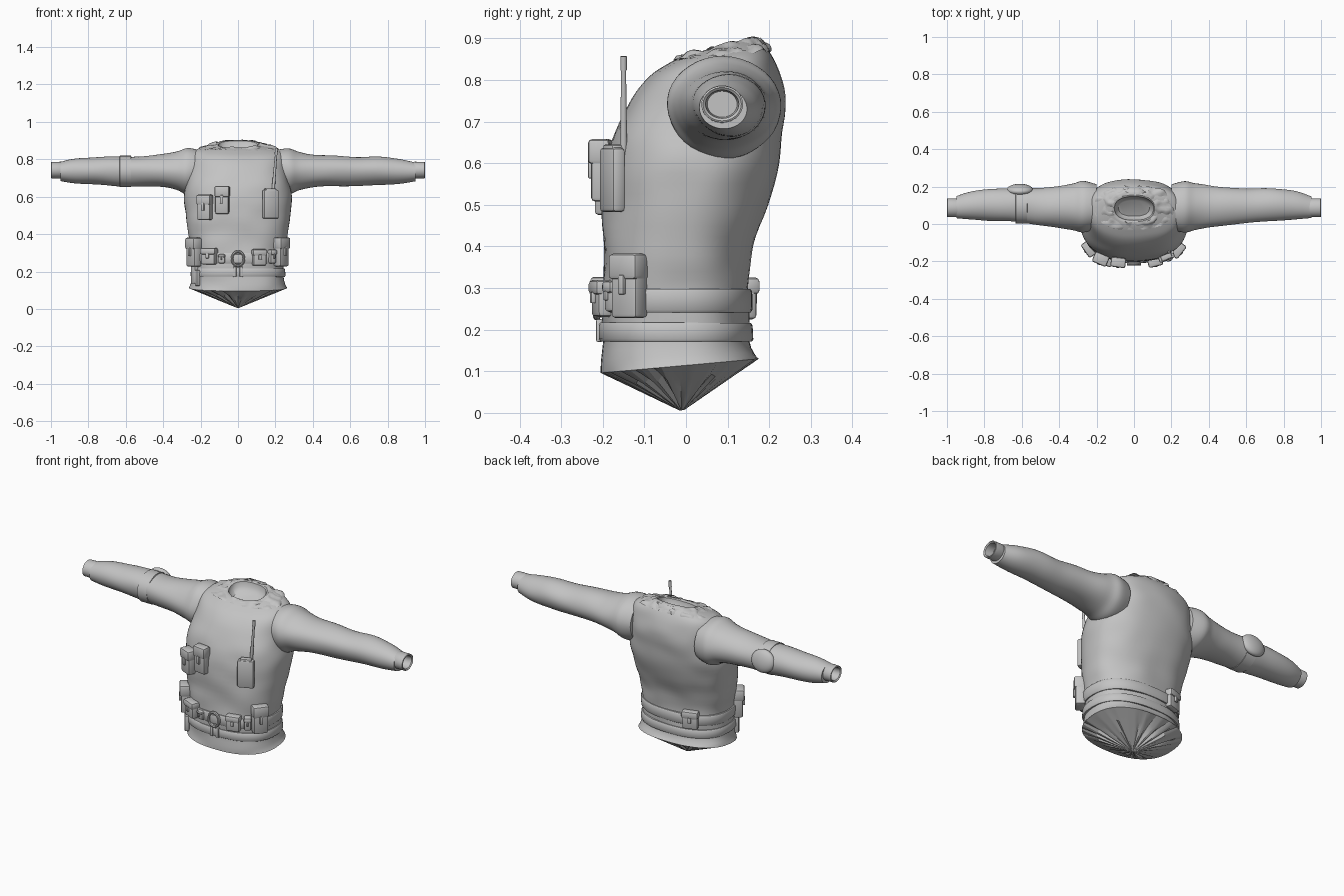
import bpy, bmesh, math, random
from mathutils import Vector, Matrix, noise

random.seed(4)
cube = bpy.data.objects.get("Cube")
if cube:
    bpy.data.objects.remove(cube, do_unlink=True)

grey = bpy.data.materials.new("plain_grey")
grey.use_nodes = True
COLOUR = (0.55, 0.55, 0.55, 1)
grey.diffuse_color = COLOUR
grey.node_tree.nodes["Principled BSDF"].inputs["Base Color"].default_value = COLOUR


def finish(name, bm, angle=40):
    """Turn a bmesh into a shaded grey object."""
    bmesh.ops.recalc_face_normals(bm, faces=bm.faces)
    mesh = bpy.data.meshes.new(name)
    bm.to_mesh(mesh)
    bm.free()
    mesh.materials.append(grey)
    ob = bpy.data.objects.new(name, mesh)
    bpy.context.collection.objects.link(ob)
    bpy.ops.object.select_all(action='DESELECT')
    ob.select_set(True)
    bpy.context.view_layer.objects.active = ob
    bpy.ops.object.shade_smooth_by_angle(angle=math.radians(angle))
    return ob


def loft(name, rings, cap_start=False, cap_end=False, angle=40):
    """Skin a list of closed rings of points."""
    bm = bmesh.new()
    rows = [[bm.verts.new(p) for p in ring] for ring in rings]
    n = len(rows[0])
    for a, b in zip(rows, rows[1:]):
        for i in range(n):
            j = (i + 1) % n
            bm.faces.new((a[i], a[j], b[j], b[i]))
    if cap_start:
        bm.faces.new(rows[0])
    if cap_end:
        bm.faces.new(rows[-1])
    return finish(name, bm, angle)


def spline(keys, t):
    """Smooth interpolation through key tuples."""
    i = max(0, min(int(t), len(keys) - 2))
    f = t - i
    k = [keys[max(0, min(len(keys) - 1, i + d))] for d in (-1, 0, 1, 2)]
    return [b + 0.5 * f * (c - a + f * (2 * a - 5 * b + 4 * c - d + f * (3 * (b - c) + d - a)))
            for a, b, c, d in zip(*k)]


def wrinkle(p, amount):
    q = Vector((p.x * 7, p.y * 7, p.z * 11))
    return amount * noise.noise(q)


# Torso sections: height, half width, front y, back y, tilt
TORSO = [
    (.113, .262, -.205, .175, .017), (.17, .245, -.2, .153, 0),
    (.24, .242, -.2, .15, 0), (.32, .25, -.2, .15, 0),
    (.4, .266, -.2, .16, 0), (.5, .279, -.2, .195, 0),
    (.6, .287, -.19, .225, 0), (.68, .275, -.17, .235, 0),
    (.75, .262, -.13, .237, 0), (.81, .252, -.085, .225, 0),
    (.848, .228, -.04, .208, .008), (.872, .165, -.005, .185, .015),
    (.882, .112, .012, .155, .02)]
POWER = 2.4
SEGS = 72
ANGLES = [2 * math.pi * i / SEGS for i in range(SEGS)]


def torso_point(t, th, off=0.0):
    z, w, front, back, tilt = spline(TORSO, t)
    c, s = math.cos(th), math.sin(th)
    cx = math.copysign(abs(c) ** (2 / POWER), c)
    sy = math.copysign(abs(s) ** (2 / POWER), s)
    mid, deep = (front + back) / 2, (back - front) / 2
    return Vector((cx * (w + off), mid + sy * (deep + off), z + tilt * sy))


def level(z):
    """Section index at a height."""
    for i, (a, b) in enumerate(zip(TORSO, TORSO[1:])):
        if z <= b[0]:
            return i + (z - a[0]) / (b[0] - a[0])


def surface(x, z, side=-1):
    """Frame on the front (-1) or back (1) of the torso, local -y outward."""
    t = level(z)
    w = spline(TORSO, t)[1]
    th = side * math.acos(min(1, abs(x) / w) ** (POWER / 2))
    if x < 0:
        th = math.pi - th
    p, d = torso_point(t, th), torso_point(t, th + .02) - torso_point(t, th - .02)
    return Matrix.Translation((p.x, p.y, z)) @ Matrix.Rotation(math.atan2(d.y, d.x), 4, 'Z')


def box(bm, frame, centre, size, bevel=.008):
    new = bmesh.ops.create_cube(bm, size=1)["verts"]
    bmesh.ops.transform(bm, verts=new, matrix=frame @ Matrix.Translation(centre)
                        @ Matrix.Diagonal((*size, 1)))
    edges = list({e for v in new for e in v.link_edges})
    bmesh.ops.bevel(bm, geom=edges, offset=bevel, segments=2, affect='EDGES', profile=.5)


# Shirt body with a rolled-in neck
rings = []
steps = (len(TORSO) - 1) * 4
for i in range(steps + 1):
    t = i / 4
    rings.append([torso_point(t, a, wrinkle(torso_point(t, a), .007 if i else 0)) for a in ANGLES])
for drop, inset in ((.004, .008), (.03, .012), (.05, .03)):
    rings.append([torso_point(12, a, -inset) - Vector((0, 0, drop)) for a in ANGLES])
loft("shirt_body", rings, cap_end=True)

# Pleated cone that closes the hem
tip = Vector((0, -.01, .003))
hem = [torso_point(0, a) for a in ANGLES]
pleats = [random.uniform(0, .02) if i % 3 == 0 else 0 for i in range(SEGS)]
rings = [hem]
for f in (.3, .6, .97):
    rings.append([p.lerp(tip, f) + Vector((0, 0, k * 4 * f * (1 - f))) for p, k in zip(hem, pleats)])
loft("hem_closure", rings, cap_end=True, angle=25)

# Ragged collar that weaves in and out of the shirt
rings = []
for i in range(11):
    t = 10.3 + i * .17
    row = []
    for a in ANGLES:
        p = torso_point(t, a)
        rise = .001 + .011 * noise.noise(p * 32)
        row.append(torso_point(t, a, rise) + Vector((0, 0, rise)))
    rings.append(row)
loft("collar", rings)

# Collar flap at the nape
bm = bmesh.new()
for pts in (((-.09, .15, .893), (.09, .15, .893), (.05, .18, .902), (-.05, .18, .902)),
            ((-.05, .18, .902), (.05, .18, .902), (.02, .207, .848), (-.02, .207, .848))):
    bm.faces.new([bm.verts.new(p) for p in pts])
bmesh.ops.remove_doubles(bm, verts=bm.verts, dist=.001)
flap = finish("collar_flap", bm)
flap.modifiers.new("thickness", 'SOLIDIFY').thickness = .008

# Sleeve sections: x, centre y, half depth, centre z, half height
SLEEVE = [
    (.2, .09, .12, .735, .112), (.27, .092, .138, .735, .122),
    (.33, .092, .122, .738, .102), (.43, .092, .107, .738, .084),
    (.6, .098, .091, .735, .08), (.75, .103, .085, .738, .075),
    (.87, .1, .074, .735, .066), (.95, .09, .058, .733, .05)]
CUFF = [(.93, .044, .04), (.945, .05, .045), (.998, .05, .044), (1, .046, .04),
        (.995, .04, .034), (.93, .034, .03)]


def oval(x, y, ry, z, rz, rough=0.0):
    row = []
    for i in range(40):
        a = 2 * math.pi * i / 40
        p = Vector((x, y + ry * math.cos(a), z + rz * math.sin(a)))
        k = 1 + wrinkle(p, rough)
        row.append(Vector((x, y + ry * k * math.cos(a), z + rz * k * math.sin(a))))
    return row


for side, label in ((1, "left"), (-1, "right")):
    rows = [spline(SLEEVE, i / 5) for i in range((len(SLEEVE) - 1) * 5 + 1)]
    loft(label + "_sleeve", [oval(side * r[0], *r[1:], rough=.07) for r in rows], True, True)
    loft(label + "_cuff", [oval(side * x, .087, ry, .742, rz) for x, ry, rz in CUFF],
         cap_end=True)

# Armband and domed elbow pad on the right sleeve
loft("armband", [oval(-x, .098, .091 + k, .735, .08 + k)
                 for x, k in ((.57, -.004), (.572, .004), (.632, .004), (.634, -.004))])
bm = bmesh.new()
bmesh.ops.create_uvsphere(bm, u_segments=32, v_segments=16, radius=1)
bmesh.ops.transform(bm, verts=bm.verts, matrix=Matrix.Translation((-.61, .183, .75))
                    @ Matrix.Rotation(.2, 4, 'X') @ Matrix.Diagonal((.07, .03, .062, 1)))
finish("elbow_pad", bm)

# Two belts wrapped around the waist
for name, low, high in (("upper_belt", .242, .298), ("lower_belt", .172, .218)):
    profile = ((low, -.006), (low, .006), (low + .006, .01), (high - .006, .01),
               (high, .006), (high, -.006))
    loft(name, [[torso_point(level(z), a, off) for a in ANGLES] for z, off in profile])

# Pouches: x, centre z, width, height, depth, side
POUCHES = {
    "right_hip_pouch": (-.222, .303, .085, .155, .05, -1),
    "left_hip_pouch": (.218, .305, .085, .155, .05, -1),
    "right_belt_pouch": (-.148, .282, .088, .09, .045, -1),
    "right_inner_belt_pouch": (-.085, .268, .04, .05, .03, -1),
    "left_belt_pouch": (.11, .275, .08, .088, .04, -1),
    "left_outer_belt_pouch": (.175, .28, .04, .075, .04, -1),
    "outer_chest_pouch": (-.17, .543, .082, .135, .05, -1),
    "inner_chest_pouch": (-.082, .583, .08, .15, .045, -1),
    "back_pouch": (-.125, .275, .09, .1, .035, 1)}
for name, (x, z, w, h, d, side) in POUCHES.items():
    frame = surface(x, z, side)
    bm = bmesh.new()
    box(bm, frame, (0, -d / 2 + .008, -h * .04), (w * .92, d, h * .92), .01)
    box(bm, frame, (0, -d / 2 + .005, h * .3), (w, d + .008, h * .4), .01)
    box(bm, frame, (0, -d + .004, h * .02), (w * .2, .012, h * .3), .003)
    finish(name, bm)

# Radio pocket with radio and antenna
bm = bmesh.new()
frame = surface(.17, .56)
box(bm, frame, (0, -.01, 0), (.088, .035, .155), .01)
box(bm, frame, (0, -.008, .06), (.06, .03, .05), .006)
finish("radio_pocket", bm)
bm = bmesh.new()
start, end = Vector((.187, -.15, .62)), Vector((.206, -.15, .857))
turn = (end - start).to_track_quat('Z', 'Y').to_matrix().to_4x4()
for f, g, r1, r2 in ((0, .88, .009, .006), (.86, 1, .008, .008)):
    a, b = start.lerp(end, f), start.lerp(end, g)
    bmesh.ops.create_cone(bm, cap_ends=True, segments=14, radius1=r1, radius2=r2,
                          depth=(b - a).length, matrix=Matrix.Translation((a + b) / 2) @ turn)
finish("antenna", bm)

# Buckle ring, plate and hanging straps
frame = surface(0, .268)
rings = []
for i in range(9):
    a = 2 * math.pi * i / 8
    k, y = 1 + .2 * math.cos(a), -.014 + .009 * math.sin(a)
    rings.append([frame @ Vector((.032 * k * math.cos(b), y, .038 * k * math.sin(b)))
                  for b in ANGLES[::3]])
loft("buckle_ring", rings)
bm = bmesh.new()
box(bm, frame, (0, -.008, 0), (.05, .016, .05), .005)
for x in (-.018, .018):
    box(bm, frame, (x, -.008, -.07), (.018, .016, .055), .004)
finish("buckle_plate", bm)

# Small tool sheath below the right hip
bm = bmesh.new()
frame = surface(-.222, .175)
box(bm, frame, (0, -.012, .01), (.04, .024, .1), .006)
box(bm, frame, (.03, -.012, -.01), (.02, .024, .085), .005)
finish("tool_sheath", bm)
